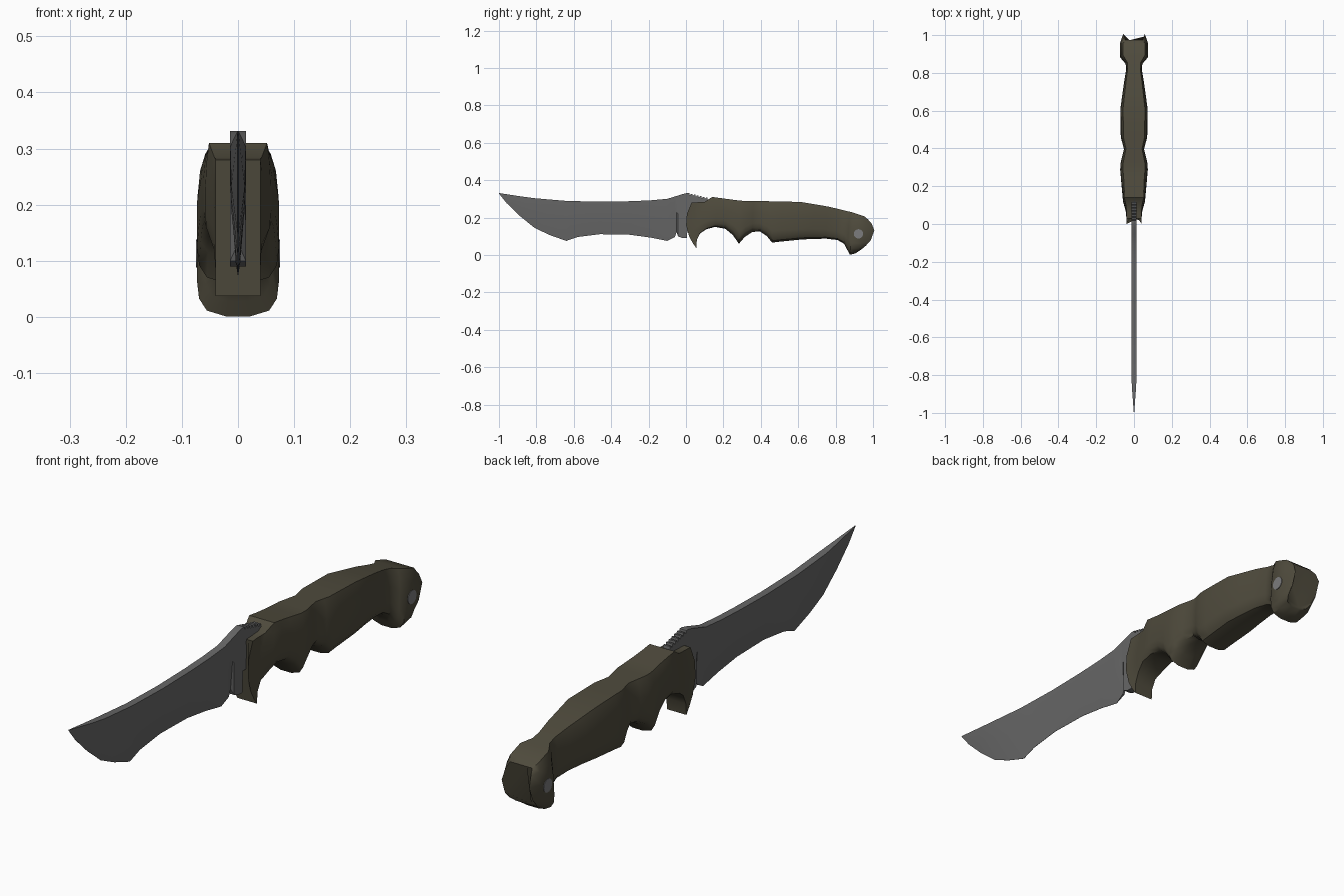
import bpy, bmesh, math

if "Cube" in bpy.data.objects:
    bpy.data.objects.remove(bpy.data.objects["Cube"])


def material(name, rgb):
    m = bpy.data.materials.new(name)
    m.diffuse_color = (*rgb, 1)
    m.use_nodes = True
    m.node_tree.nodes["Principled BSDF"].inputs["Base Color"].default_value = m.diffuse_color
    return m


steel = material("dark steel", (0.135, 0.135, 0.135))
olive = material("olive brown grip", (0.078, 0.070, 0.046))
pin_grey = material("pin grey", (0.20, 0.20, 0.205))


def along(curve, t):
    """Read a value from a short list of (position, value) points."""
    if t <= curve[0][0]:
        return curve[0][1]
    for (a, p), (b, q) in zip(curve, curve[1:]):
        if t <= b:
            return p + (q - p) * (t - a) / (b - a)
    return curve[-1][1]


def loft(name, rings, mat, angle):
    """Skin a list of equal-length closed rings and cap both ends."""
    bm = bmesh.new()
    loops = [[bm.verts.new(p) for p in ring] for ring in rings]
    n = len(loops[0])
    for a, b in zip(loops, loops[1:]):
        for i in range(n):
            j = (i + 1) % n
            bm.faces.new((a[i], a[j], b[j], b[i]))
    bm.faces.new(loops[0])
    bm.faces.new(loops[-1][::-1])
    bmesh.ops.recalc_face_normals(bm, faces=bm.faces)
    me = bpy.data.meshes.new(name)
    bm.to_mesh(me)
    bm.free()
    ob = bpy.data.objects.new(name, me)
    bpy.context.collection.objects.link(ob)
    me.materials.append(mat)
    bpy.ops.object.select_all(action='DESELECT')
    ob.select_set(True)
    bpy.context.view_layer.objects.active = ob
    bpy.ops.object.shade_smooth_by_angle(angle=math.radians(angle))


# Blade: concave spine above, swept tip, belly and notch below
spine = [(-1, .331), (-.83, .305), (-.64, .289), (-.4, .283),
         (-.19, .292), (-.1, .30), (0, .331)]
edge = [(-1, .328), (-.96, .278), (-.89, .21), (-.81, .145), (-.73, .107),
        (-.64, .075), (-.58, .096), (-.46, .111), (-.3, .108), (-.19, .093),
        (-.1, .075), (-.06, .096), (-.05, .122), (-.043, .1), (-.02, .09), (.005, .09)]


def blade_ring(y, top, bottom):
    ts = min(.014, .001 + (y + 1) * .075)
    te = .0005 if y < -.065 else .004 if y < -.045 else .014
    tm = ts * .86 + te * .14
    zm = top + (bottom - top) * .45
    return [(-ts, y, top), (ts, y, top), (tm, y, zm),
            (te, y, bottom), (-te, y, bottom), (-tm, y, zm)]


rings = [blade_ring(y, along(spine, y), z) for y, z in edge]
# Thumb-rest teeth along the back of the tang
for k in range(7):
    for step, drop in ((0, 0), (.008, 0), (.010, .01), (.014, .01)):
        rings.append(blade_ring(.01 + k * .016 + step, .331 - k * .004 - drop, .17))
loft("blade", rings, steel, 20)

# Handle: underside with finger grooves, matched to slanted stations on the back
under = [(.055, .037), (.058, .08), (.075, .115), (.11, .138), (.155, .15), (.21, .14),
         (.25, .107), (.283, .06), (.315, .097), (.355, .123), (.395, .126), (.433, .1),
         (.46, .066), (.5, .071), (.61, .082), (.68, .086), (.75, .087), (.81, .08),
         (.845, .06), (.862, .028), (.876, .001), (.905, .008), (.935, .028), (.938, .036)]
slant = [(.055, .03), (.058, .06), (.075, .10), (.11, .14), (.25, .26), (.46, .46),
         (.85, .86), (.876, .895), (.905, .955), (.938, .973)]
back = [(.03, .28), (.10, .284), (.14, .31), (.29, .29), (.61, .284),
        (.77, .257), (.9, .225), (.955, .206), (.973, .19)]
width = [(.058, .04), (.075, .044), (.11, .058), (.283, .073), (.315, .072),
         (.395, .053), (.46, .07), (.61, .072), (.75, .052), (.81, .042),
         (.845, .044), (.876, .073), (.905, .073), (.938, .057)]
bulge = [(.03, -.042), (.14, 0), (.895, 0), (.955, .025), (.973, .05)]
# Half cross-sections as (width share, depth share): square guard, rounded grip
box = [(.5, 0), (1, 0), (1, .25), (1, .5), (1, .75), (1, .9), (1, 1), (.4, 1)]
soft = [(.4, 0), (.8, 0), (.93, .14), (1, .38), (1, .72), (.95, .86), (.76, .955), (.3, 1)]
rings = []
for yb, zb in under:
    yt = along(slant, yb)
    zt, w, bow = along(back, yt), along(width, yb), along(bulge, yt)
    r = min(1, max(0, (yt - .07) / .13))
    half = []
    for (u0, v0), (u1, v1) in zip(box, soft):
        u, v = u0 + (u1 - u0) * r, v0 + (v1 - v0) * r
        half.append((u * w, yt + (yb - yt) * v + bow * 4 * v * (1 - v), zt + (zb - zt) * v))
    rings.append(half + [(-x, y, z) for x, y, z in reversed(half)])
loft("handle", rings, olive, 38)

# Pommel pin through both sides
bpy.ops.mesh.primitive_cylinder_add(vertices=20, radius=.025, depth=.150,
                                    location=(0, .922, .113),
                                    rotation=(0, math.pi / 2, 0))
pin = bpy.context.object
pin.name = "pommel_pin"
pin.data.materials.append(pin_grey)
bpy.ops.object.shade_smooth_by_angle(angle=math.radians(35))
